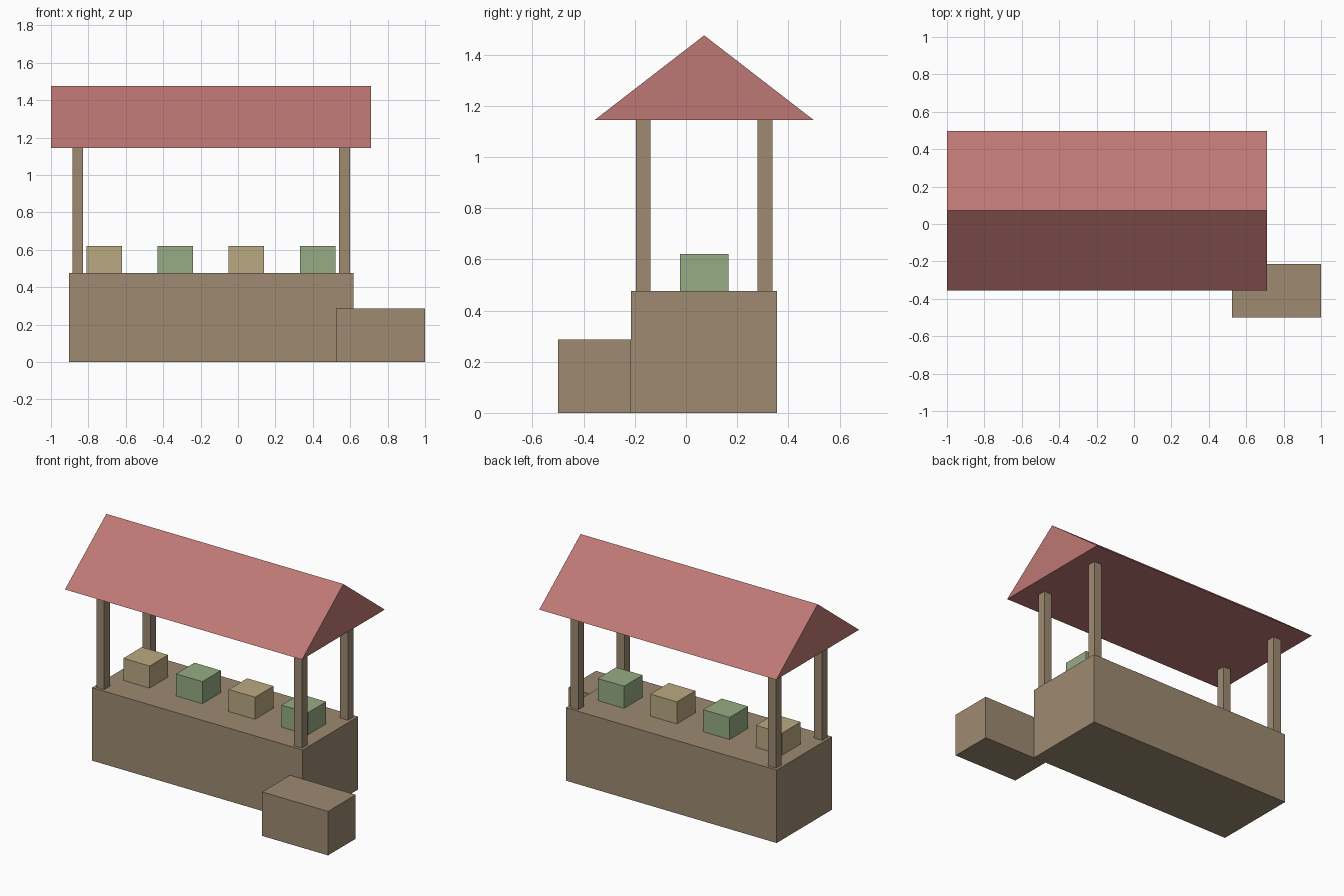
import bpy

if "Cube" in bpy.data.objects:
    bpy.data.objects.remove(bpy.data.objects["Cube"])


def material(name, color):
    m = bpy.data.materials.new(name)
    m.diffuse_color = (*color, 1.0)
    m.use_nodes = True
    m.node_tree.nodes["Principled BSDF"].inputs["Base Color"].default_value = m.diffuse_color
    return m


wood = material("brown wood", (0.337, 0.254, 0.165))
red = material("faded red", (0.515, 0.188, 0.174))
tan = material("straw tan", (0.491, 0.402, 0.223))
green = material("leaf green", (0.305, 0.413, 0.231))


def prism(name, profile, x0, x1, mat):
    """Extrude a counter-clockwise (y, z) profile along x."""
    n = len(profile)
    verts = [(x, y, z) for x in (x0, x1) for y, z in profile]
    faces = [tuple(reversed(range(n))), tuple(range(n, 2 * n))]
    faces += [(i, (i + 1) % n, n + (i + 1) % n, n + i) for i in range(n)]
    mesh = bpy.data.meshes.new(name)
    mesh.from_pydata(verts, [], faces)
    mesh.materials.append(mat)
    obj = bpy.data.objects.new(name, mesh)
    bpy.context.collection.objects.link(obj)
    return obj


def box(name, x0, x1, y0, y1, z0, z1, mat):
    return prism(name, [(y0, z0), (y1, z0), (y1, z1), (y0, z1)], x0, x1, mat)


COUNTER_TOP, EAVES, RIDGE = 0.476, 1.145, 1.475

# Counter and the crate standing at its front corner
box("counter", -0.904, 0.617, -0.214, 0.356, 0, COUNTER_TOP, wood)
box("side_crate", 0.525, 1.0, -0.5, -0.215, 0, 0.287, wood)

# Four roof posts
for side, x in (("left", -0.886), ("right", 0.541)):
    for end, y in (("front", -0.195), ("back", 0.28)):
        box(f"{end}_{side}_post", x, x + 0.057, y, y + 0.057, COUNTER_TOP, EAVES, wood)

# Goods on the counter, alternating colours
for i in range(4):
    x = -0.811 + 0.3805 * i
    box(f"goods_box_{i + 1}", x, x + 0.19, -0.024, 0.166,
        COUNTER_TOP, 0.62, green if i % 2 else tan)

# Solid gable roof
prism("roof", [(-0.356, EAVES), (0.498, EAVES), (0.071, RIDGE)], -1.0, 0.711, red)
